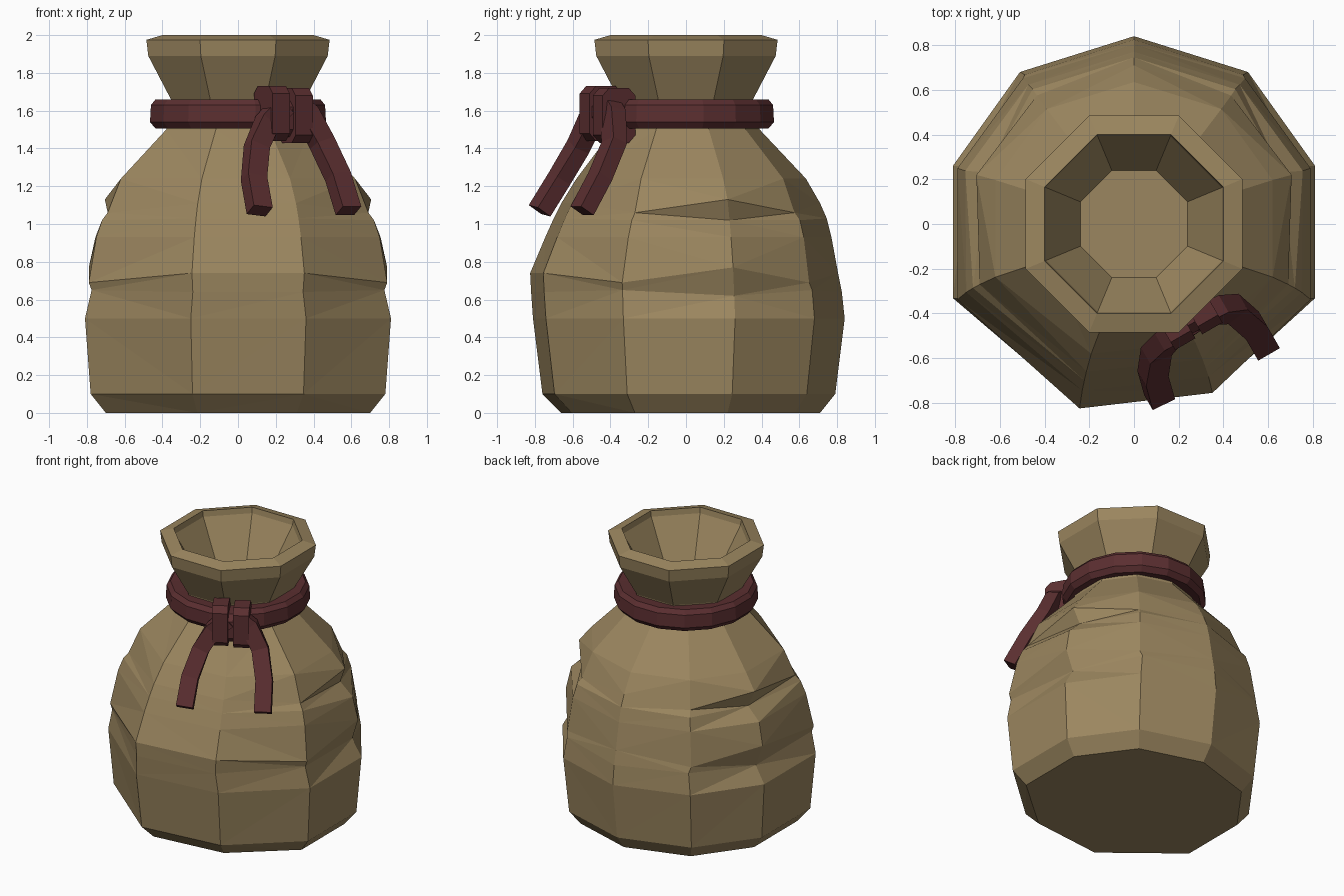
import bpy, bmesh, math
from mathutils import Vector, Matrix

if "Cube" in bpy.data.objects:
    bpy.data.objects.remove(bpy.data.objects["Cube"])


def material(name, rgb):
    m = bpy.data.materials.new(name)
    m.diffuse_color = (*rgb, 1)
    m.use_nodes = True
    m.node_tree.nodes["Principled BSDF"].inputs["Base Color"].default_value = m.diffuse_color
    return m


BURLAP = material("tan burlap", (0.33, 0.24, 0.115))
CORD = material("dark red cord", (0.105, 0.028, 0.03))


def loft(name, rings, mat, closed=False, tri=False):
    """Skin a list of equal-length point rings into one flat-shaded mesh."""
    bm = bmesh.new()
    vs = [[bm.verts.new(p) for p in r] for r in rings]
    n = len(vs[0])
    pairs = list(zip(vs, vs[1:]))
    if closed:
        pairs.append((vs[-1], vs[0]))
    for a, b in pairs:
        for i in range(n):
            j = (i + 1) % n
            bm.faces.new((a[i], a[j], b[j], b[i]))
    if not closed:
        bm.faces.new(vs[0][::-1])
        bm.faces.new(vs[-1])
    if tri:
        bmesh.ops.triangulate(bm, faces=[f for f in bm.faces if len(f.verts) == 4])
    bmesh.ops.recalc_face_normals(bm, faces=bm.faces)
    me = bpy.data.meshes.new(name)
    bm.to_mesh(me)
    bm.free()
    me.materials.append(mat)
    ob = bpy.data.objects.new(name, me)
    bpy.context.collection.objects.link(ob)
    return ob


def polygon(n, r, z, turn):
    return [(r * math.cos(turn + 2 * math.pi * i / n),
             r * math.sin(turn + 2 * math.pi * i / n), z) for i in range(n)]


# Sack body: irregular nine-sided outline, scaled per height
outline = [(0, .84), (-.51, .68), (-.81, .26), (-.81, -.34), (-.25, -.83),
           (.36, -.76), (.81, -.34), (.81, .26), (.51, .68)]
# height, half width, front depth, back depth
levels = [(0, .70, .66, .71), (.10, .78, .76, .79), (.50, .81, .81, .84),
          (.64, .775, .82, .825), (.74, .79, .825, .805), (.93, .75, .745, .77),
          (1.03, .72, .70, .745), (1.11, .69, .66, .71), (1.24, .62, .58, .635),
          (1.50, .38, .385, .39), (1.60, .36, .36, .36)]
# side folds: level -> (half width, height) of the pinched side corners
folds = {3: (.74, .62), 4: (.79, .77), 5: (.755, .93), 6: (.66, 1.02), 7: (.705, 1.13)}
# neighbouring corners close the folds to a point
close = {3: .65, 4: .69, 6: 1.02, 7: 1.06}
rings = []
for k, (z, hx, fr, bk) in enumerate(levels):
    ring = []
    for i, (x, y) in enumerate(outline):
        px = x * hx / .81
        py = y * (bk / .84 if y > 0 else fr / .83)
        pz = z
        if i in (2, 7) and k in folds:
            px = math.copysign(folds[k][0], x)
            pz = folds[k][1]
        elif i in (1, 3, 6, 8) and k in close:
            pz = close[k]
        ring.append((px, py, pz))
    rings.append(ring)
loft("sack_body", rings, BURLAP, tri=True)

# Flared eight-sided neck with a hollow mouth
neck = [(.34, 1.50), (.355, 1.66), (.475, 1.89), (.485, 1.975),
        (.40, 2.0), (.393, 1.96), (.24, 1.68)]
c8 = math.cos(math.pi / 8)
loft("sack_neck", [polygon(8, a / c8, z, math.pi / 8) for a, z in neck], BURLAP)

# Cord wrapped round the neck
cord = [(.33, 1.53), (.445, 1.505), (.475, 1.54), (.47, 1.63), (.445, 1.66), (.33, 1.65)]
loft("neck_cord", [polygon(16, r, z, math.pi / 16) for r, z in cord], CORD, closed=True)

# Knot, set off to the right of the front
ANG = math.radians(30)
T = Vector((math.cos(ANG), math.sin(ANG), 0))
N = Vector((math.sin(ANG), -math.cos(ANG), 0))


def knot_box(name, u, n, z, size):
    bm = bmesh.new()
    bmesh.ops.create_cube(bm, size=1)
    bmesh.ops.scale(bm, vec=size, verts=bm.verts)
    bmesh.ops.bevel(bm, geom=[e for e in bm.edges
                              if abs(e.verts[0].co.x - e.verts[1].co.x) > .01],
                    offset=.04, segments=1, affect='EDGES')
    bm.transform(Matrix.Translation(T * u + N * n + Vector((0, 0, z)))
                 @ Matrix.Rotation(ANG, 4, 'Z'))
    me = bpy.data.meshes.new(name)
    bm.to_mesh(me)
    bm.free()
    me.materials.append(CORD)
    bpy.context.collection.objects.link(bpy.data.objects.new(name, me))


knot_box("knot_loop_left", -.07, .48, 1.585, (.105, .20, .29))
knot_box("knot_loop_right", .07, .48, 1.575, (.105, .20, .29))
knot_box("knot_centre", 0, .47, 1.56, (.16, .17, .20))


# Hanging cord tails: square section swept along a bent path
def tail(name, path):
    pts = [Vector(p) for p in path]
    rings = []
    for i, p in enumerate(pts):
        d = (pts[min(i + 1, len(pts) - 1)] - pts[max(i - 1, 0)]).normalized()
        a = (T - d * T.dot(d)).normalized() * .056
        b = d.cross(a).normalized() * .045
        rings.append([p + a + b, p - a + b, p - a - b, p + a - b])
    loft(name, rings, CORD)


tail("cord_tail_left", [(.24, -.46, 1.63), (.155, -.51, 1.54), (.10, -.57, 1.41),
                        (.085, -.67, 1.24), (.115, -.775, 1.07)])
tail("cord_tail_right", [(.29, -.42, 1.64), (.365, -.385, 1.58), (.445, -.38, 1.43),
                         (.53, -.455, 1.25), (.585, -.55, 1.07)])
